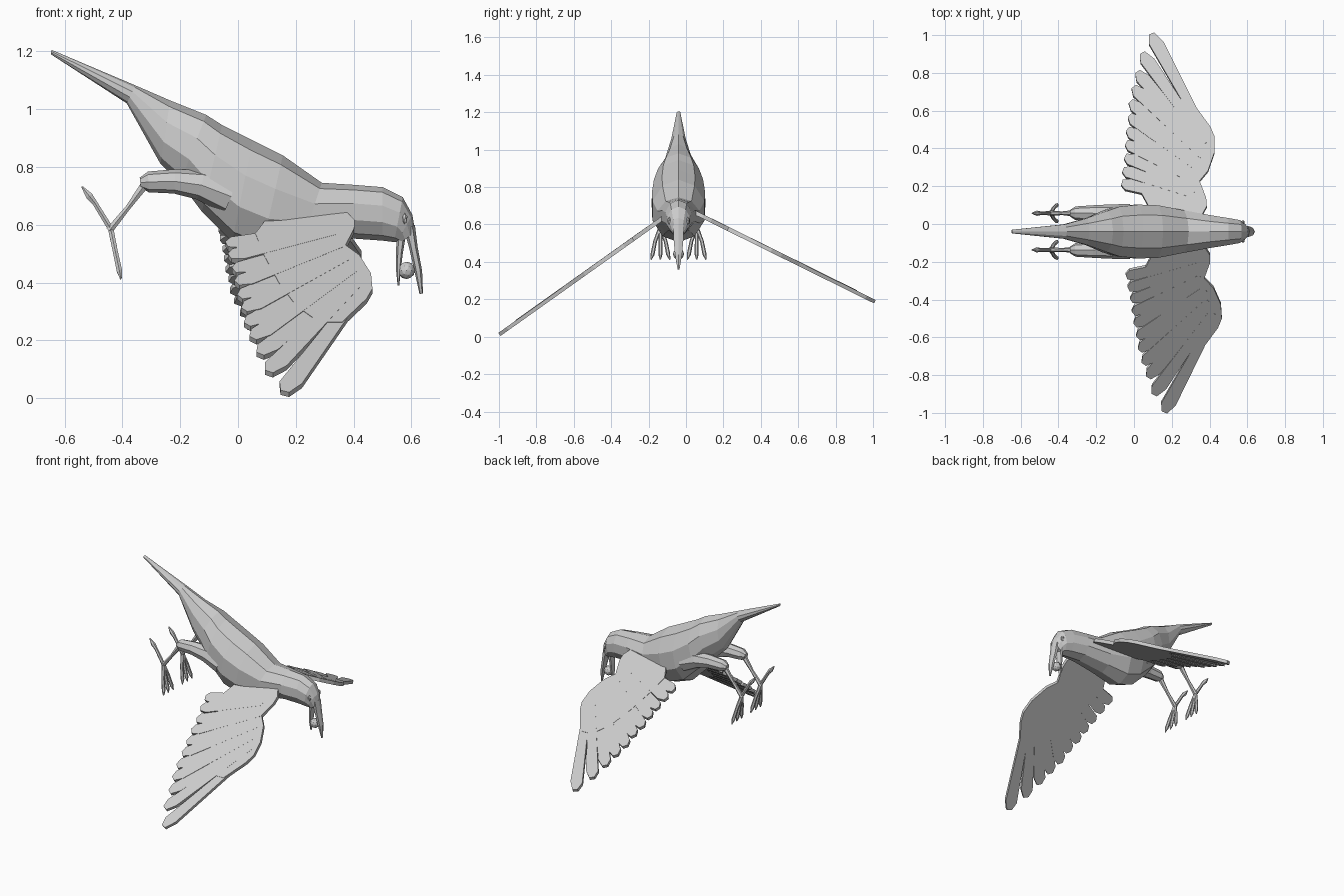
import bpy, bmesh, math
from mathutils import Vector

grey = bpy.data.materials.new("plumage_grey")
grey.diffuse_color = (0.6, 0.6, 0.6, 1)
CY = -0.04   # y of the body's mid plane


def finish(name, bm):
    bmesh.ops.recalc_face_normals(bm, faces=bm.faces)
    me = bpy.data.meshes.new(name)
    bm.to_mesh(me)
    bm.free()
    me.materials.append(grey)
    ob = bpy.data.objects.new(name, me)
    bpy.context.collection.objects.link(ob)
    return ob


def loft(name, rings):
    """Skin a list of point rings and cap both ends."""
    bm = bmesh.new()
    vs = [[bm.verts.new(p) for p in r] for r in rings]
    n = len(rings[0])
    for a, b in zip(vs, vs[1:]):
        for i in range(n):
            j = (i + 1) % n
            bm.faces.new((a[i], a[j], b[j], b[i]))
    bm.faces.new(vs[0])
    bm.faces.new(vs[-1])
    return finish(name, bm)


def profile_body(name, sections, sides=10):
    """Sections: top x, top z, bottom x, bottom z, half width."""
    rings = []
    for tx, tz, bx, bz, w in sections:
        ring = []
        for i in range(sides):
            a = 2 * math.pi * i / sides
            k = (1 - math.cos(a)) / 2
            ring.append((tx + (bx - tx) * k, CY + w * math.sin(a), tz + (bz - tz) * k))
        rings.append(ring)
    return loft(name, rings)


def tube(name, pts, radii, sides=6):
    pts = [Vector(p) for p in pts]
    rings = []
    for i, (p, r) in enumerate(zip(pts, radii)):
        d = pts[min(i + 1, len(pts) - 1)] - pts[max(i - 1, 0)]
        side = Vector((0, 1, 0))
        side = (side - d * side.dot(d) / d.length_squared).normalized()
        up = d.normalized().cross(side)
        rings.append([p + r * (side * math.cos(2 * math.pi * k / sides)
                               + up * math.sin(2 * math.pi * k / sides))
                      for k in range(sides)])
    return loft(name, rings)


def ball(name, pos, r, scale=(1, 1, 1), sub=2):
    bm = bmesh.new()
    bmesh.ops.create_icosphere(bm, subdivisions=sub, radius=r)
    for v in bm.verts:
        v.co = Vector(pos) + Vector([c * s for c, s in zip(v.co, scale)])
    return finish(name, bm)


# Body with tail, neck and head in one skin
profile_body("body", [
    (-0.645, 1.205, -0.648, 1.19, 0.010),
    (-0.355, 1.082, -0.385, 1.02, 0.040),
    (-0.235, 1.03, -0.268, 0.81, 0.075),
    (-0.11, 0.98, -0.20, 0.745, 0.115),
    (-0.055, 0.945, -0.125, 0.645, 0.138),
    (0.05, 0.892, -0.02, 0.54, 0.150),
    (0.155, 0.84, 0.08, 0.505, 0.146),
    (0.29, 0.745, 0.22, 0.535, 0.118),
    (0.40, 0.738, 0.40, 0.552, 0.092),
    (0.50, 0.73, 0.50, 0.545, 0.075),
    (0.57, 0.695, 0.54, 0.54, 0.064),
    (0.603, 0.635, 0.55, 0.54, 0.048),
    (0.613, 0.575, 0.56, 0.535, 0.032)])

# Open beak holding a berry
profile_body("upper_beak", [
    (0.612, 0.60, 0.575, 0.58, 0.034),
    (0.622, 0.52, 0.592, 0.52, 0.030),
    (0.637, 0.44, 0.610, 0.44, 0.022),
    (0.640, 0.362, 0.628, 0.36, 0.006)], 6)
profile_body("lower_beak", [
    (0.582, 0.57, 0.548, 0.56, 0.030),
    (0.570, 0.50, 0.547, 0.50, 0.024),
    (0.563, 0.44, 0.547, 0.44, 0.017),
    (0.558, 0.39, 0.552, 0.39, 0.006)], 6)
ball("berry", (0.583, CY, 0.442), 0.03)

# Eyes and legs on both sides
for s, tag in ((-1, "near"), (1, "far")):
    ball("eye_" + tag, (0.577, CY + s * 0.05, 0.62), 0.02, (0.5, 0.5, 1), 1)

    def at(x, o, z):
        return (x, CY + s * o, z)

    tube("thigh_" + tag,
         [at(-0.03, 0.08, 0.70), at(-0.13, 0.092, 0.738), at(-0.22, 0.097, 0.75),
          at(-0.31, 0.097, 0.748), at(-0.338, 0.097, 0.745)],
         [0.066, 0.052, 0.042, 0.036, 0.018], 8)
    tube("shank_" + tag,
         [at(-0.31, 0.097, 0.755), at(-0.38, 0.097, 0.66), at(-0.445, 0.097, 0.58)],
         [0.018, 0.010, 0.014])
    tube("hind_toe_" + tag,
         [at(-0.44, 0.097, 0.585), at(-0.495, 0.097, 0.675), at(-0.515, 0.097, 0.70),
          at(-0.54, 0.097, 0.732)], [0.011, 0.010, 0.014, 0.003])
    for k in (-1, 0, 1):
        tube(f"front_toe_{tag}_{k + 2}",
             [at(-0.44, 0.097, 0.585), at(-0.425, 0.097 + k * 0.028, 0.51),
              at(-0.41, 0.097 + k * 0.042, 0.44), at(-0.405, 0.097 + k * 0.05, 0.412)],
             [0.011, 0.010, 0.011, 0.003])

# Wings: drawn flat as (span, x), then tilted down on each side
PANEL = [(0, 0.375), (0.05, 0.403), (0.10, 0.402), (0.20, 0.372), (0.26, 0.42),
         (0.37, 0.46), (0.46, 0.465), (0.52, 0.445), (0.66, 0.36), (0.66, 0.28),
         (0.56, 0.20), (0.42, 0.14), (0.26, 0.09), (0.13, 0.06), (0.04, 0.10)]
TIP_SPAN = [1.07, 0.955, 0.845, 0.755, 0.67, 0.585, 0.505, 0.425, 0.345, 0.265, 0.19]
TIP_X = [0.16, 0.105, 0.075, 0.05, 0.03, 0.02, 0.005, -0.005, -0.015, -0.03, -0.04]


def feather(i):
    t = i / 10
    base = Vector((0.46 - 0.38 * t, 0.425 - 0.10 * t))
    tip = Vector((TIP_SPAN[i], TIP_X[i]))
    d = tip - base
    n = Vector((-d.y, d.x)).normalized()
    w = 0.038 - 0.003 * t
    return [base + n * 0.02, base + d * 0.9 + n * w, tip + n * 0.018,
            tip - n * 0.014, base + d * 0.93 - n * w, base - n * 0.02]


def wing(name, s, y0, z0, angle, dx, sweep):
    ca, sa = math.cos(angle), math.sin(angle)
    bm = bmesh.new()

    def slab(outline, lift, half):
        rows = []
        for h in (lift - half, lift + half):
            rows.append([bm.verts.new((x + dx - sweep * u, y0 + s * (u * ca + h * sa),
                                       z0 - u * sa + h * ca)) for u, x in outline])
        lo, hi = rows
        for i in range(len(lo)):
            j = (i + 1) % len(lo)
            bm.faces.new((lo[i], lo[j], hi[j], hi[i]))
        bm.faces.new(lo[::-1])
        bm.faces.new(hi)

    slab(PANEL, 0, 0.011)
    for i in range(11):
        slab(feather(i), 0.0025 * (i % 2) - 0.001, 0.010)
    finish(name, bm)


wing("wing_near", -1, -0.12, 0.637, math.radians(35.4), 0, 0)
wing("wing_far", 1, 0.045, 0.665, math.radians(26.3), -0.015, 0.05)
